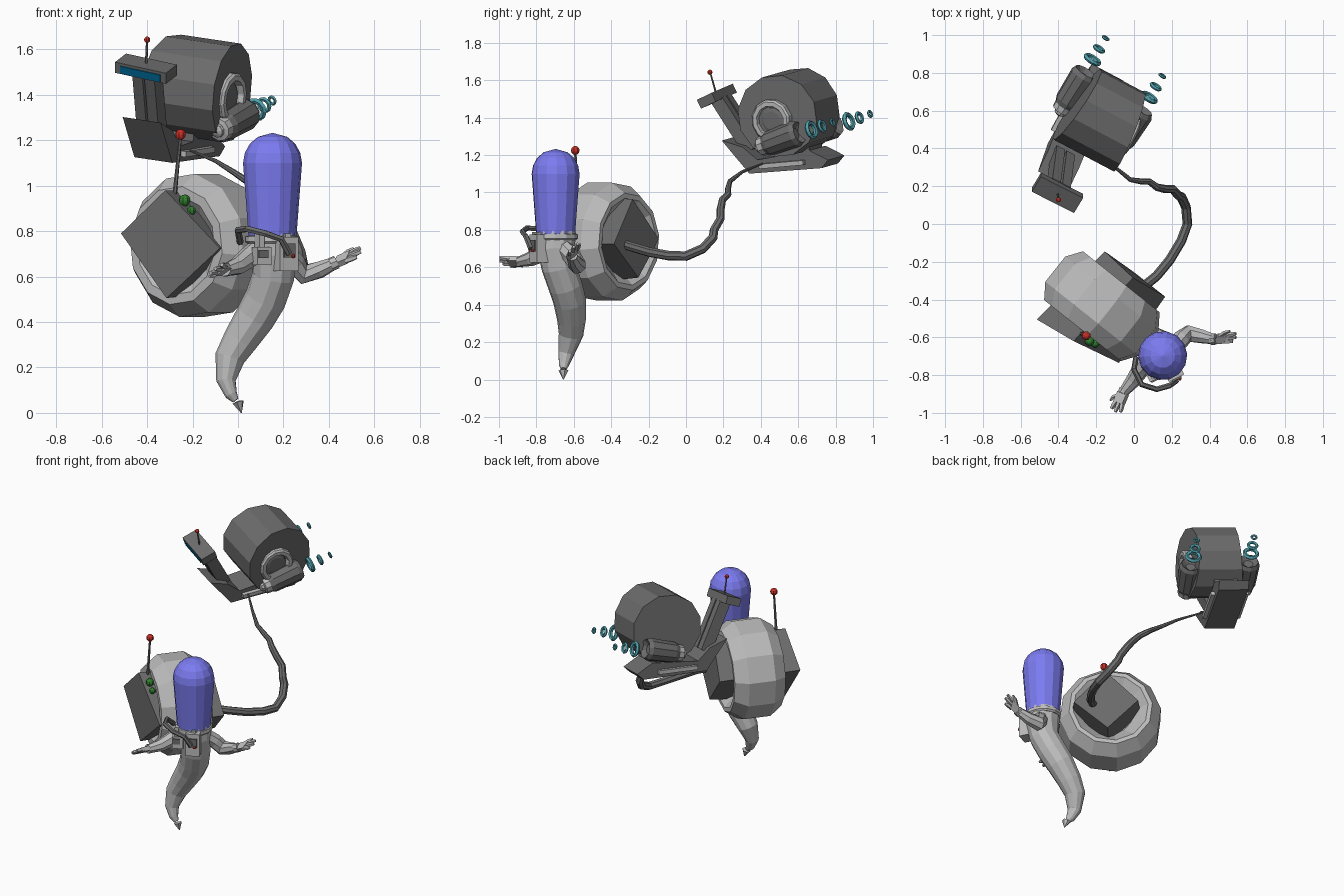
import bpy, bmesh, math
from mathutils import Vector as V

if "Cube" in bpy.data.objects:
    bpy.data.objects.remove(bpy.data.objects["Cube"])


def mat(name, *rgb):
    m = bpy.data.materials.new(name)
    m.diffuse_color = (*rgb, 1)
    m.use_nodes = True
    m.node_tree.nodes["Principled BSDF"].inputs["Base Color"].default_value = m.diffuse_color
    return m


LIGHT, DARK = mat("light_grey", .5, .5, .5), mat("dark_grey", .15, .15, .15)
BLUE, TEAL = mat("blue_glass", .2, .2, .88), mat("teal", .08, .36, .42)
RED, GREEN, SCREEN = mat("red", .6, .03, .02), mat("green", .03, .22, .03), mat("screen_blue", 0, .14, .3)


def mesh(name, verts, faces, m):
    me = bpy.data.meshes.new(name)
    me.from_pydata([tuple(v) for v in verts], [], faces)
    bm = bmesh.new()
    bm.from_mesh(me)
    bmesh.ops.recalc_face_normals(bm, faces=bm.faces)
    bm.to_mesh(me)
    bm.free()
    me.materials.append(m)
    ob = bpy.data.objects.new(name, me)
    bpy.context.collection.objects.link(ob)
    return ob


def bridge(name, rings, m, closed=False):
    """Join equal rings of points into a skin, capped unless closed into a loop."""
    n, k = len(rings[0]), len(rings)
    faces = [(i * n + j, i * n + (j + 1) % n, (i + 1) % k * n + (j + 1) % n, (i + 1) % k * n + j)
             for i in range(k if closed else k - 1) for j in range(n)]
    if not closed:
        faces += [tuple(range(n))[::-1], tuple(range((k - 1) * n, k * n))]
    return mesh(name, [p for r in rings for p in r], faces, m)


def loft(name, pts, radii, m, n=8, axis=None, closed=False):
    """Tube along points with a radius at each; a fixed axis makes it a lathe."""
    pts = [V(p) for p in pts]
    u, rings = V((.31, .17, 1)), []
    for i, p in enumerate(pts):
        t = V(axis) if axis else pts[min(i + 1, len(pts) - 1)] - pts[max(i - 1, 0)]
        t.normalize()
        if abs(u.normalized().dot(t)) > .95:
            u = V((1, .1, 0))
        u = (u - t * u.dot(t)).normalized()
        w = t.cross(u)
        rings.append([p + radii[i] * (u * math.cos(a) + w * math.sin(a))
                      for a in (math.tau * j / n for j in range(n))])
    return bridge(name, rings, m, closed)


def lathe(name, c, axis, profile, m, n=12, closed=False):
    a = V(axis).normalized()
    return loft(name, [V(c) + a * h for h, r in profile], [r for h, r in profile], m, n, a, closed)


def box(name, c, size, axes, m):
    ax = [V(a) * s / 2 for a, s in zip(axes, size)]
    rings = [[V(c) + ax[0] * i + ax[1] * j + ax[2] * k for i, j in ((-1, -1), (1, -1), (1, 1), (-1, 1))]
             for k in (-1, 1)]
    return bridge(name, rings, m)


def ball(name, c, r, m):
    prof = [(-r * math.cos(a), max(r * math.sin(a), .001)) for a in (math.pi * i / 6 for i in range(7))]
    return lathe(name, c, (0, 0, 1), prof, m, 8)


def torus(name, c, axis, R, r, m):
    prof = [(r * math.sin(a), R + r * math.cos(a)) for a in (math.tau * i / 5 for i in range(5))]
    return lathe(name, c, axis, prof, m, 12, True)


# ---- Floating figure: tapering body, tail tip and glass dome
loft("body", [(.15, -.695, .785), (.16, -.695, .70), (.155, -.68, .60), (.12, -.645, .50), (.075, -.622, .42),
              (.01, -.612, .32), (-.037, -.615, .24), (-.053, -.64, .14), (-.03, -.653, .08), (-.01, -.655, .055)],
     [.108, .102, .093, .092, .088, .077, .066, .043, .028, .015], LIGHT, 12)
lathe("tail_tip", (.015, -.655, 0), (-.3, 0, 1), [(0, .002), (.05, .027), (.055, .002)], LIGHT, 6)
lathe("dome", (.152, -.697, .77), (0, 0, 1),
      [(0, .105), (.33, .13), (.375, .122), (.415, .1), (.445, .065), (.462, .003)], BLUE, 14)
lathe("neck_ring", (.15, -.695, .745), (0, 0, 1), [(0, .108), (.01, .118), (.032, .116), (.037, .1)], LIGHT, 12)
loft("collar_hose", [(.01, -.71, .75), (0, -.77, .805), (.04, -.85, .81), (.12, -.875, .79),
                     (.19, -.855, .765), (.225, -.83, .70)], [.015] * 6, DARK, 6)

# Chest gear, facing front right
A, F, Z = V((.89, .45, 0)), V((.45, -.89, 0)), V((0, 0, 1))
box("chest_pack", (.21, -.785, .70), (.09, .07, .15), (A, F, Z), LIGHT)
box("chest_panel", (.226, -.817, .715), (.055, .015, .06), (A, F, Z), DARK)
ball("chest_light", (.243, -.82, .69), .009, RED)
box("belt_pouch", (.105, -.80, .69), (.07, .05, .08), (A, F, Z), LIGHT)
box("pouch_flap", (.11, -.825, .70), (.045, .015, .035), (A, F, Z), DARK)
for i, (x, y) in enumerate(((.095, -.795), (.21, -.775))):
    box(f"strap_{i}", (x, y, .76), (.025, .05, .06), (A, F, Z), LIGHT)


# Arms with open hands
def arm(name, path, radii, tip, spread):
    loft(name, path, radii, LIGHT, 8)
    w, tip, s = V(path[-1]), V(tip), V(spread)
    d = tip - w
    loft(name + "_cuff", [w - d * .15, w + d * .08], [.03, .03], LIGHT, 8)
    flat = d.cross(s).normalized()
    box(name + "_palm", w + d * .3, (d.length * .5, .062, .028), (d.normalized(), s, flat), LIGHT)
    for k in (-1, 0, 1):
        loft(f"{name}_finger_{k + 1}", [w + d * .45 + s * .021 * k, w + d * .75 + s * .028 * k,
             w + d * (1 - .08 * abs(k)) + s * .032 * k], [.014, .013, .009], LIGHT, 5)
    loft(name + "_thumb", [w + d * .2 - s * .02, w + d * .4 - s * .05, w + d * .6 - s * .058],
         [.013, .011, .006], LIGHT, 5)


arm("right_arm", [(.08, -.72, .71), (.035, -.77, .675), (-.005, -.83, .645), (-.055, -.89, .63)],
    [.05, .047, .04, .028], (-.10, -.995, .635), (.75, -.3, .55))
arm("left_arm", [(.20, -.67, .72), (.25, -.61, .66), (.29, -.58, .61), (.36, -.595, .63), (.425, -.61, .66)],
    [.045, .048, .047, .038, .028], (.54, -.60, .71), (-.25, -.65, -.6))

# ---- Middle pod: twelve-sided ring pierced by a tilted box
lathe("pod_ring", (-.17, -.435, .737), (.62, .78, 0),
      [(-.10, .14), (-.165, .22), (-.165, .262), (-.085, .318), (.085, .318), (.165, .262), (.165, .235), (.08, .14)],
      LIGHT, 12)
bridge("pod_core", [[V(p) for p in ((-.515, -.505, .79), (-.32, -.62, .98), (-.08, -.735, .725), (-.315, -.61, .505))],
                    [V(p) for p in ((-.155, -.145, .75), (-.005, -.285, .965), (.165, -.385, .725), (0, -.255, .545))]],
       DARK)
loft("pod_antenna", [(-.28, -.58, .95), (-.253, -.592, 1.22)], [.01, .007], DARK, 6)
ball("pod_antenna_tip", (-.253, -.592, 1.225), .024, RED)
ball("green_light_large", (-.235, -.62, .935), .026, GREEN)
ball("green_light_small", (-.205, -.635, .89), .02, GREEN)

# Tether from the pod to the craft
path = [(.04, -.34, .725), (.12, -.275, .705), (.19, -.19, .68), (.25, -.09, .662), (.283, 0, .66), (.275, .09, .70),
        (.25, .145, .76), (.235, .15, .80), (.205, .185, .86), (.165, .185, .91), (.12, .195, .96), (.08, .225, .99),
        (.04, .225, 1.02), (-.02, .235, 1.06), (-.10, .30, 1.11), (-.21, .41, 1.155)]
loft("tether", path, [.026] * 7 + [.024, .023, .022, .02, .018, .016, .013, .009, .005], DARK, 8)

# ---- Flying craft, built in its own tilted frame (side, back, up)
S = V((.87, -.46, -.13)).normalized()
B = V((.46, .88, .08))
B = (B - S * B.dot(S)).normalized()
U = S.cross(B)
C = V((-.172, .565, 1.43))
frame = (S, B, U)


def at(s, b, u):
    return C + S * s + B * b + U * u


# Drum, wider at the front, with round ports on both ends
rings = []
for side in (-1, 1):
    rings.append([at(side * (.157 - .025 * math.cos(a)) + .01, .227 * math.cos(a), .222 * math.sin(a))
                  for a in (math.tau * (i + .5) / 12 for i in range(12))])
bridge("drum", rings, DARK)
lathe("side_port", at(.13, -.03, -.02), S,
      [(0, .115), (.06, .115), (.07, .105), (.07, .082), (.03, .075)], LIGHT, 12)
lathe("port_core", at(.13, -.03, -.02), S, [(0, .075), (.045, .07), (.05, .05)], DARK, 12)

# Sled hull from a side profile
prof = [(-.28, -.305), (.16, -.31), (.205, -.27), (.1, -.21), (-.22, -.235), (-.3, -.16), (-.42, -.115)]
bridge("sled_hull", [[at(-.05 + s, b, u) for b, u in prof] for s in (-.095, .095)], DARK)
box("drum_mount", at(-.03, 0, -.21), (.15, .2, .08), frame, DARK)
for s in (-.155, .055):
    box("side_rail", at(s, -.07, -.27), (.03, .27, .025), frame, LIGHT)

# Control column and display
top, foot = V((-.40, .19, 1.50)), at(-.06, -.29, -.19)
d = (top - foot).normalized()
w = S.cross(d).normalized()
for k in (-.03, .03):
    box("control_column", (top + foot) / 2 + S * k, (.05, .075, (top - foot).length), (S, w, d), DARK)
S2 = V((.87, -.44, -.19)).normalized()
n2 = V((-.42, -.80, -.38))
n2 = (n2 - S2 * n2.dot(S2)).normalized()
u2 = S2.cross(-n2)
c2 = V((-.405, .165, 1.515))
box("display", c2, (.255, .10, .052), (S2, n2, u2), DARK)
box("display_screen", c2 + n2 * .05 - u2 * .004, (.2, .01, .034), (S2, n2, u2), SCREEN)
loft("display_antenna", [c2, (-.40, .13, 1.64)], [.006, .005], DARK, 6)
ball("display_antenna_tip", (-.40, .128, 1.643), .014, RED)

# Engines with exhaust rings, one on each side
E = V((.51, .81, .30)).normalized()
for side, off in (("right", V((0, 0, 0))), ("left", V((-.30, .20, .045)))):
    nose = V((-.095, .385, 1.24)) + off
    lathe(side + "_engine", nose, E, [(.04, .05), (.08, .066), (.25, .072), (.275, .06), (.25, .03)], DARK, 10)
    lathe(side + "_engine_nose", nose, E, [(-.01, .012), (0, .03), (.015, .032), (.02, .052), (.06, .056)], LIGHT, 10)
    box(side + "_engine_mount", nose + E * .15 - S * (.05 if side == "right" else -.05),
        (.09, .12, .05), frame, DARK)
    for i, R in enumerate((.04, .027, .016)):
        torus(f"{side}_exhaust_ring_{i}", V((.08, .67, 1.335)) + off + V((.035, .057, .02)) * i, E, R,
              .013 - .003 * i, TEAL)
